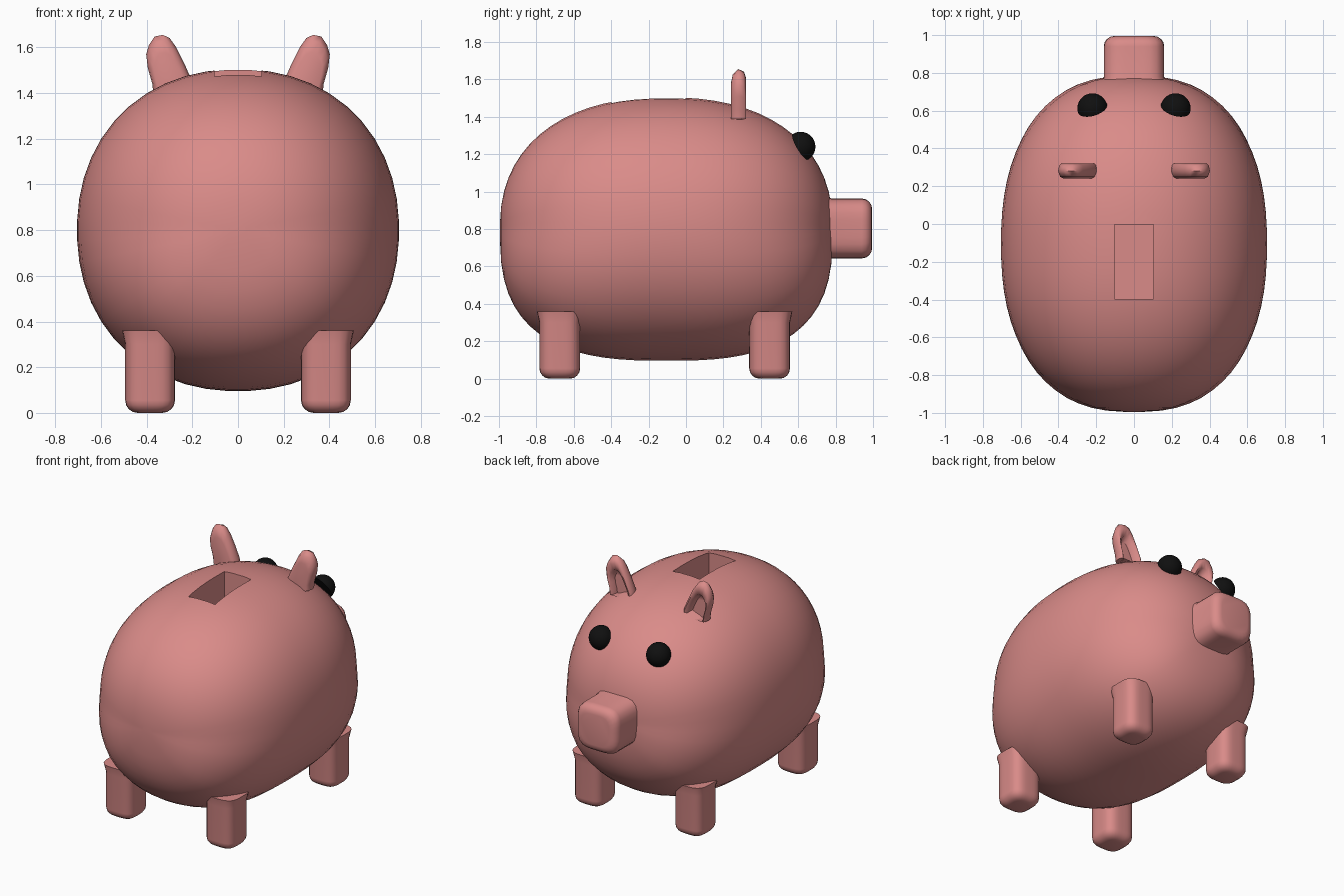
import bpy, bmesh
from math import sin, cos, pi
from mathutils import Vector

if "Cube" in bpy.data.objects:
    bpy.data.objects.remove(bpy.data.objects["Cube"])


def material(name, rgb):
    m = bpy.data.materials.new(name)
    m.diffuse_color = (*rgb, 1)
    m.use_nodes = True
    m.node_tree.nodes["Principled BSDF"].inputs["Base Color"].default_value = m.diffuse_color
    return m


PINK = material("pink", (0.7, 0.26, 0.25))
BLACK = material("black", (0.005, 0.005, 0.005))


def finish(ob, angle=0.7):
    bpy.ops.object.select_all(action='DESELECT')
    ob.select_set(True)
    bpy.context.view_layer.objects.active = ob
    bpy.ops.object.shade_smooth_by_angle(angle=angle)


def loft(name, rings, mat, smooth=0.7):
    """Skin a list of closed rings and cap both ends."""
    bm = bmesh.new()
    vr = [[bm.verts.new(p) for p in r] for r in rings]
    n = len(vr[0])
    for a, b in zip(vr, vr[1:]):
        for i in range(n):
            j = (i + 1) % n
            bm.faces.new((a[i], a[j], b[j], b[i]))
    bm.faces.new(vr[0][::-1])
    bm.faces.new(vr[-1])
    bmesh.ops.recalc_face_normals(bm, faces=bm.faces[:])
    me = bpy.data.meshes.new(name)
    bm.to_mesh(me)
    bm.free()
    me.materials.append(mat)
    ob = bpy.data.objects.new(name, me)
    bpy.context.collection.objects.link(ob)
    finish(ob, smooth)
    return ob


def squircle(r, n, count):
    pts = []
    for i in range(count):
        a = 2 * pi * (i + 0.5) / count
        k = r / (abs(cos(a)) ** n + abs(sin(a)) ** n) ** (1 / n)
        pts.append((k * cos(a), k * sin(a)))
    return pts


# Body: rounded barrel along y, fuller underneath
def body_ring(phi):
    t = -cos(phi)
    ring = []
    for u, v in squircle(0.705, 2.15, 48):
        low = min(1, max(0, -v / 0.5))
        n = 2.3 + 0.5 * low
        k = (1 - abs(t) ** n) ** (1 / n)
        ring.append((u * k, -0.105 + 0.89 * t, 0.8 + v * k))
    return ring


body = loft("body", [body_ring(0.03 + (pi - 0.06) * i / 32) for i in range(33)], PINK)

# Coin slot pocket
bpy.ops.mesh.primitive_cube_add(size=1, location=(0, -0.2, 1.4))
cutter = bpy.context.object
cutter.name = "slot_cutter"
cutter.scale = (0.205, 0.395, 0.7)
cutter.hide_render = True
mod = body.modifiers.new("slot", 'BOOLEAN')
mod.operation = 'DIFFERENCE'
mod.solver = 'EXACT'
mod.object = cutter
bpy.context.view_layer.objects.active = body
bpy.ops.object.modifier_apply(modifier="slot")
bpy.data.objects.remove(cutter)
finish(body)


# Soft square posts for snout and legs
def post(name, r, length, bevel, n, place):
    rings = [(r * 1.12, 0), (r, 0.06), (r, length - bevel)]
    rings += [(r - bevel * (1 - cos(a)), length - bevel + bevel * sin(a))
              for a in (pi / 8, pi / 4, 3 * pi / 8, pi / 2)]
    return loft(name, [[place(u, v, d) for u, v in squircle(q, n, 32)]
                       for q, d in rings], PINK)


post("snout", 0.16, 0.275, 0.055, 4, lambda u, v, d: (u, 0.72 + d, 0.803 + v))

for side, s in (("left", -1), ("right", 1)):
    for end, y in (("front", 0.447), ("back", -0.675)):
        post(f"{end}_leg_{side}", 0.109, 0.36, 0.055, 3.6,
             lambda u, v, d: (s * 0.385 + u, y + v, 0.36 - d))

    # Ear with scooped inner side
    outline = [(0.19, 1.39), (0.20, 1.45), (0.235, 1.53), (0.27, 1.60), (0.30, 1.642),
               (0.33, 1.655), (0.365, 1.648), (0.39, 1.61), (0.402, 1.57),
               (0.395, 1.51), (0.375, 1.44), (0.37, 1.39)]
    layers = [(0.24, 0.72), (0.25, 0.9), (0.28, 1), (0.31, 0.95), (0.32, 0.84),
              (0.31, 0.68), (0.27, 0.58)]
    loft(f"ear_{side}",
         [[(s * (0.29 + (x - 0.29) * k), y, 1.38 + (z - 1.38) * k) for x, z in outline]
          for y, k in layers], PINK, 1.0)

    # Half-dome eye
    out = Vector((s * 0.25, 0.83, 0.5)).normalized()
    a = out.cross(Vector((0, 0, 1))).normalized()
    b = out.cross(a)
    base = Vector((s * 0.22, 0.612, 1.24))
    dome = []
    for i in range(9):
        e = pi / 2 * i / 8.3
        dome.append([base + 0.08 * (out * sin(e) + cos(e) * (a * cos(w) + b * sin(w)))
                     for w in [2 * pi * j / 24 for j in range(24)]])
    loft(f"eye_{side}", dome, BLACK)
